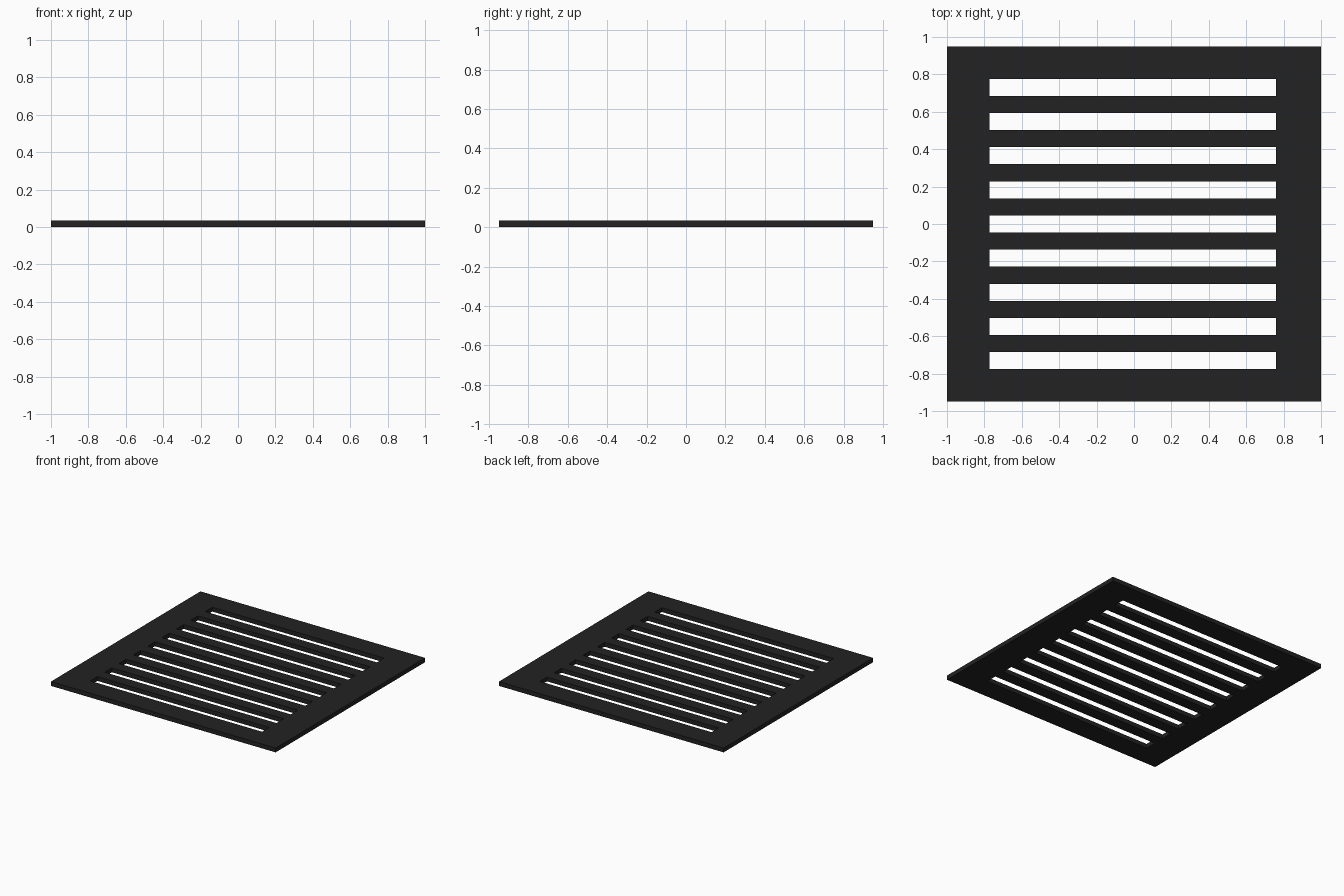
import bpy, bmesh

if "Cube" in bpy.data.objects:
    bpy.data.objects.remove(bpy.data.objects["Cube"])

HALF_X, HALF_Y, THICK = 1.0, 0.95, 0.035
SLOT_X0, SLOT_X1 = -0.772, 0.758     # slot ends (slightly off centre)
SLOT_TOP, SLOTS = 0.776, 9           # slots and bars share one width

# Grid lines: three columns, with rows alternating border/slot/bar/.../border
xs = [-HALF_X, SLOT_X0, SLOT_X1, HALF_X]
rows = 2 * SLOTS - 1
step = 2 * SLOT_TOP / rows
ys = [-HALF_Y] + [-SLOT_TOP + i * step for i in range(rows + 1)] + [HALF_Y]

# Flat sheet with the slot cells left open
bm = bmesh.new()
grid = [[bm.verts.new((x, y, 0)) for x in xs] for y in ys]
for j in range(len(ys) - 1):
    for i in range(3):
        if i == 1 and j % 2 == 1:
            continue
        bm.faces.new((grid[j][i], grid[j][i + 1], grid[j + 1][i + 1], grid[j + 1][i]))

# Give the sheet its thickness
ext = bmesh.ops.extrude_face_region(bm, geom=bm.faces[:], use_keep_orig=True)
top = [g for g in ext["geom"] if isinstance(g, bmesh.types.BMVert)]
bmesh.ops.translate(bm, verts=top, vec=(0, 0, THICK))
bmesh.ops.recalc_face_normals(bm, faces=bm.faces[:])

mesh = bpy.data.meshes.new("slotted_grate")
bm.to_mesh(mesh)
bm.free()
grate = bpy.data.objects.new("slotted_grate", mesh)
bpy.context.collection.objects.link(grate)

# Near-black finish
mat = bpy.data.materials.new("dark_metal")
mat.diffuse_color = (0.016, 0.016, 0.016, 1)
mat.use_nodes = True
mat.node_tree.nodes["Principled BSDF"].inputs["Base Color"].default_value = mat.diffuse_color
mesh.materials.append(mat)
